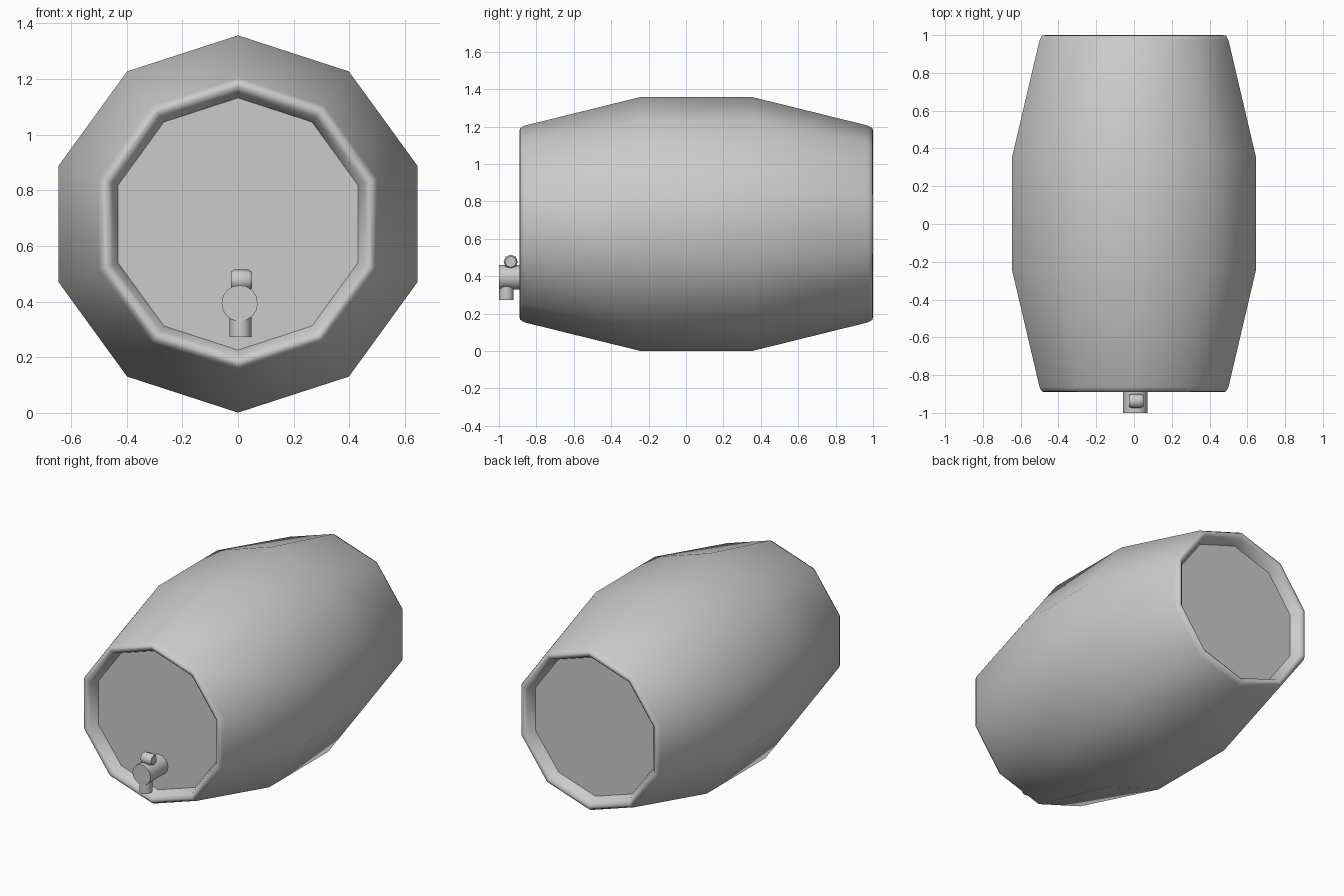
import bpy
import bmesh
from math import radians, pi, sin, cos
from mathutils import Vector, Matrix

cube = bpy.data.objects.get("Cube")
if cube:
    bpy.data.objects.remove(cube, do_unlink=True)

grey = bpy.data.materials.new("plain grey")
grey.use_nodes = True
GREY = (0.6, 0.6, 0.6, 1)
grey.diffuse_color = GREY
grey.node_tree.nodes["Principled BSDF"].inputs["Base Color"].default_value = GREY


def lathe(name, profile, sides, origin, axis, angle=55, start=0.0):
    """Sweep (radius, distance) points round an axis and cap both ends."""
    bm = bmesh.new()
    rings = []
    for r, d in profile:
        rings.append([bm.verts.new((r * cos(start + 2 * pi * i / sides),
                                    r * sin(start + 2 * pi * i / sides), d))
                      for i in range(sides)])
    for a, b in zip(rings, rings[1:]):
        for i in range(sides):
            j = (i + 1) % sides
            bm.faces.new((a[i], a[j], b[j], b[i]))
    bm.faces.new(rings[0][::-1])
    bm.faces.new(rings[-1])
    bmesh.ops.recalc_face_normals(bm, faces=bm.faces)
    turn = Vector((0, 0, 1)).rotation_difference(Vector(axis)).to_matrix().to_4x4()
    bm.transform(Matrix.Translation(origin) @ turn)
    mesh = bpy.data.meshes.new(name)
    bm.to_mesh(mesh)
    bm.free()
    mesh.materials.append(grey)
    obj = bpy.data.objects.new(name, mesh)
    bpy.context.collection.objects.link(obj)
    bpy.ops.object.select_all(action="DESELECT")
    obj.select_set(True)
    bpy.context.view_layer.objects.active = obj
    bpy.ops.object.shade_smooth_by_angle(angle=radians(angle))
    return obj


# Barrel: half profile from the recessed lid to the belly, mirrored to the back
half = [(0.453, -0.875), (0.475, -0.928), (0.495, -0.945),
        (0.512, -0.942), (0.526, -0.918), (0.678, -0.302)]
profile = half + [(r, -d) for r, d in reversed(half)]
lathe("barrel", profile, 10, (0, 0.055, 0.679), (0, 1, 0), start=pi / 2)

# Tap: body, spout and turning knob
lathe("tap_body", [(0.065, 0), (0.065, 0.19)], 16, (0.006, -1.0, 0.394), (0, 1, 0))
lathe("tap_spout", [(0.039, 0), (0.039, 0.1)], 12, (0.009, -0.96, 0.273), (0, 0, 1))
lathe("tap_knob", [(0.03, -0.038), (0.038, -0.025), (0.038, 0.025), (0.03, 0.038)],
      8, (0.012, -0.937, 0.477), (1, 0, 0))
